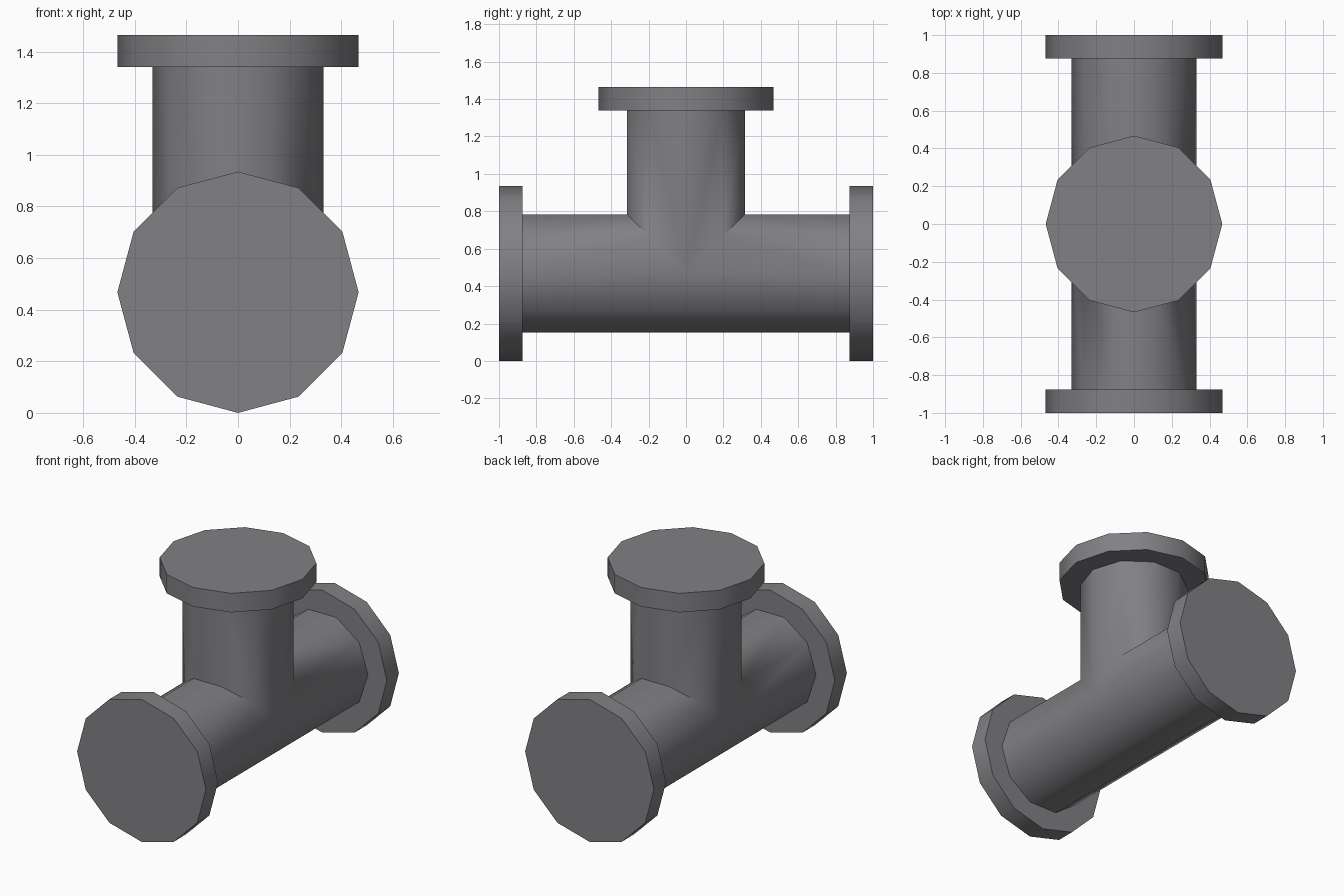
import bpy, bmesh, math

if "Cube" in bpy.data.objects:
    bpy.data.objects.remove(bpy.data.objects["Cube"])

C = 0.4675            # height of the run axis
R_PIPE, R_FLANGE = 0.331, 0.4675
THICK, TOP = 0.125, 1.465

metal = bpy.data.materials.new("grey metal")
metal.diffuse_color = (0.22, 0.22, 0.235, 1)
metal.use_nodes = True
metal.node_tree.nodes["Principled BSDF"].inputs["Base Color"].default_value = metal.diffuse_color


def finish(name, bm):
    bmesh.ops.remove_doubles(bm, verts=bm.verts, dist=1e-5)
    bmesh.ops.recalc_face_normals(bm, faces=bm.faces)
    me = bpy.data.meshes.new(name)
    bm.to_mesh(me)
    bm.free()
    me.materials.append(metal)
    ob = bpy.data.objects.new(name, me)
    bpy.context.collection.objects.link(ob)
    bpy.ops.object.select_all(action='DESELECT')
    ob.select_set(True)
    bpy.context.view_layer.objects.active = ob
    bpy.ops.object.shade_smooth_by_angle(angle=math.radians(42))
    return ob


# Tee body: ten-sided run and branch, mitred together
N = 10
ring = [(R_PIPE * math.cos(2 * math.pi * k / N), R_PIPE * math.sin(2 * math.pi * k / N))
        for k in range(N)]
bm = bmesh.new()


def strip(lines):
    """Skin a list of (start, end) point pairs with quads."""
    rows = [[bm.verts.new(p) for p in line] for line in lines]
    for a, b in zip(rows, rows[1:]):
        bm.faces.new((a[0], b[0], b[1], a[1]))


for s in (-1, 1):
    # half of the run, ending at the mitre above and at the middle below
    strip([((x, s * (1 - THICK), C + h), (x, s * max(h, 0), C + max(h, h)))
           for x, h in ring + ring[:1]])
    # half of the branch
    strip([((x, s * h, C + h), (x, s * h, TOP - THICK)) for x, h in ring[:N // 2 + 1]])
finish("tee_body", bm)


# Blind flanges: twelve-sided discs
def flange(name, loc, rot_x):
    bm = bmesh.new()
    bmesh.ops.create_cone(bm, cap_ends=True, segments=12, radius1=R_FLANGE,
                          radius2=R_FLANGE, depth=THICK)
    ob = finish(name, bm)
    ob.location = loc
    ob.rotation_euler.x = rot_x


flange("front_flange", (0, -1 + THICK / 2, C), math.pi / 2)
flange("back_flange", (0, 1 - THICK / 2, C), math.pi / 2)
flange("top_flange", (0, 0, TOP - THICK / 2), 0)
